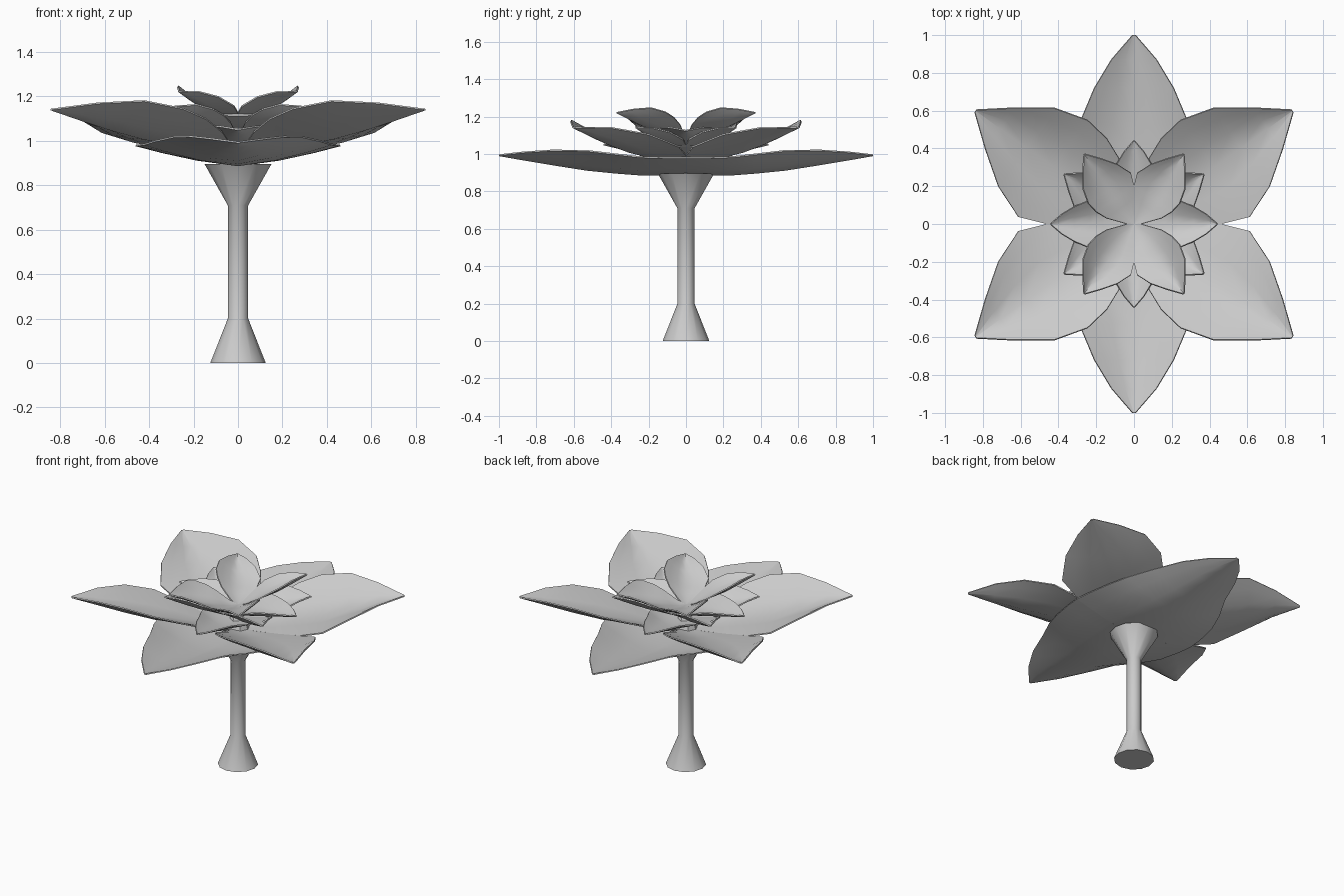
import bpy, bmesh, math
from mathutils import Vector

old = bpy.data.objects.get("Cube")
if old:
    bpy.data.objects.remove(old, do_unlink=True)

grey = bpy.data.materials.new("plain_grey")
grey.use_nodes = True
COLOUR = (0.6, 0.6, 0.6, 1)
grey.diffuse_color = COLOUR
grey.node_tree.nodes["Principled BSDF"].inputs["Base Color"].default_value = COLOUR


def add_object(name, bm):
    bmesh.ops.recalc_face_normals(bm, faces=bm.faces)
    mesh = bpy.data.meshes.new(name)
    bm.to_mesh(mesh)
    bm.free()
    mesh.materials.append(grey)
    obj = bpy.data.objects.new(name, mesh)
    bpy.context.collection.objects.link(obj)
    bpy.ops.object.select_all(action="DESELECT")
    obj.select_set(True)
    bpy.context.view_layer.objects.active = obj
    return obj


def lathe(name, profile, sides):
    """Closed turned part from (radius, height) pairs."""
    bm = bmesh.new()
    rings = []
    for r, z in profile:
        rings.append([bm.verts.new((r * math.cos(i * math.tau / sides),
                                    r * math.sin(i * math.tau / sides), z))
                      for i in range(sides)])
    for low, high in zip(rings, rings[1:]):
        for i in range(sides):
            j = (i + 1) % sides
            bm.faces.new((low[i], low[j], high[j], high[i]))
    bm.faces.new(rings[0])
    bm.faces.new(rings[-1])
    add_object(name, bm)
    bpy.ops.object.shade_smooth_by_angle(angle=math.radians(35))


# Raised petal: distance along, keel height, outer half (width, height), inner half
RAISED = [(0.0, 0.03, (0.03, 0.03), (0.01, 0.03)), (0.1, 0.035, (0.11, 0.06), (0.07, 0.035)),
          (0.25, 0.065, (0.23, 0.14), (0.178, 0.065)), (0.38, 0.09, (0.285, 0.2), (0.27, 0.095)),
          (0.52, 0.11, (0.305, 0.245), (0.325, 0.14)), (0.7, 0.15, (0.255, 0.28), (0.255, 0.205)),
          (0.87, 0.195, (0.135, 0.27), (0.135, 0.24)), (1.03, 0.24, (0.008, 0.243), (0.008, 0.243))]
# Flat petal: wide at the base, so that the pair closes the underside
FLAT = [(r, keel, half, half) for r, keel, half in (
    (0.0, -0.01, (0.46, 0.08)), (0.1, -0.01, (0.45, 0.08)), (0.25, -0.01, (0.42, 0.085)),
    (0.38, 0.0, (0.37, 0.1)), (0.53, 0.015, (0.29, 0.118)), (0.72, 0.045, (0.21, 0.12)),
    (0.87, 0.07, (0.12, 0.11)), (1.0, 0.093, (0.008, 0.095)))]
ACROSS = [-1, -0.75, -0.4, 0, 0.4, 0.75, 1]


def petal(name, stations, angle, side, size, rise, base):
    """Cupped leaf shape along the angle; side is +1 if its outer half is on the left."""
    bm = bmesh.new()
    u = Vector((math.cos(angle), math.sin(angle), 0))
    v = Vector((-u.y, u.x, 0)) * side
    rows = []
    for r, keel, outer, inner in stations:
        row = []
        for t in ACROSS:
            width, edge = outer if t > 0 else inner
            height = keel + (edge - keel) * abs(t) ** 1.4
            row.append(bm.verts.new((u * r + v * width * t) * size
                                    + Vector((0, 0, base + rise * height))))
        rows.append(row)
    for a, b in zip(rows, rows[1:]):
        for i in range(len(ACROSS) - 1):
            bm.faces.new((a[i], b[i], b[i + 1], a[i + 1]))
    obj = add_object(name, bm)
    shell = obj.modifiers.new("thickness", "SOLIDIFY")
    shell.thickness = 0.008
    shell.offset = 0
    bpy.ops.object.modifier_apply(modifier=shell.name)
    bpy.ops.object.shade_smooth_by_angle(angle=math.radians(45))


def whorl(name, turn, size, rise, base):
    """Two flat petals and two joined pairs of raised ones."""
    lean = math.radians(35.5)
    for i in range(2):
        half_turn = turn + i * math.pi
        petal(f"{name}_flat_petal_{i + 1}", FLAT, half_turn + math.pi / 2, 1, size, rise, base)
        for side, label in ((1, "a"), (-1, "b")):
            petal(f"{name}_raised_petal_{i + 1}{label}", RAISED,
                  half_turn + side * lean, side, size, rise, base)


# Stem with a flared foot and a funnel under the petals
lathe("stem", [(0.125, 0), (0.046, 0.2), (0.046, 0.71), (0.15, 0.895)], 12)
# Core that carries the inner petals
lathe("flower_core", [(0.09, 0.89), (0.03, 1.06)], 8)

whorl("outer", 0, 1.0, 1.0, 0.9)
whorl("middle", 0, 0.44, 0.6, 0.995)
whorl("inner", math.pi / 2, 0.44, 0.65, 1.065)
